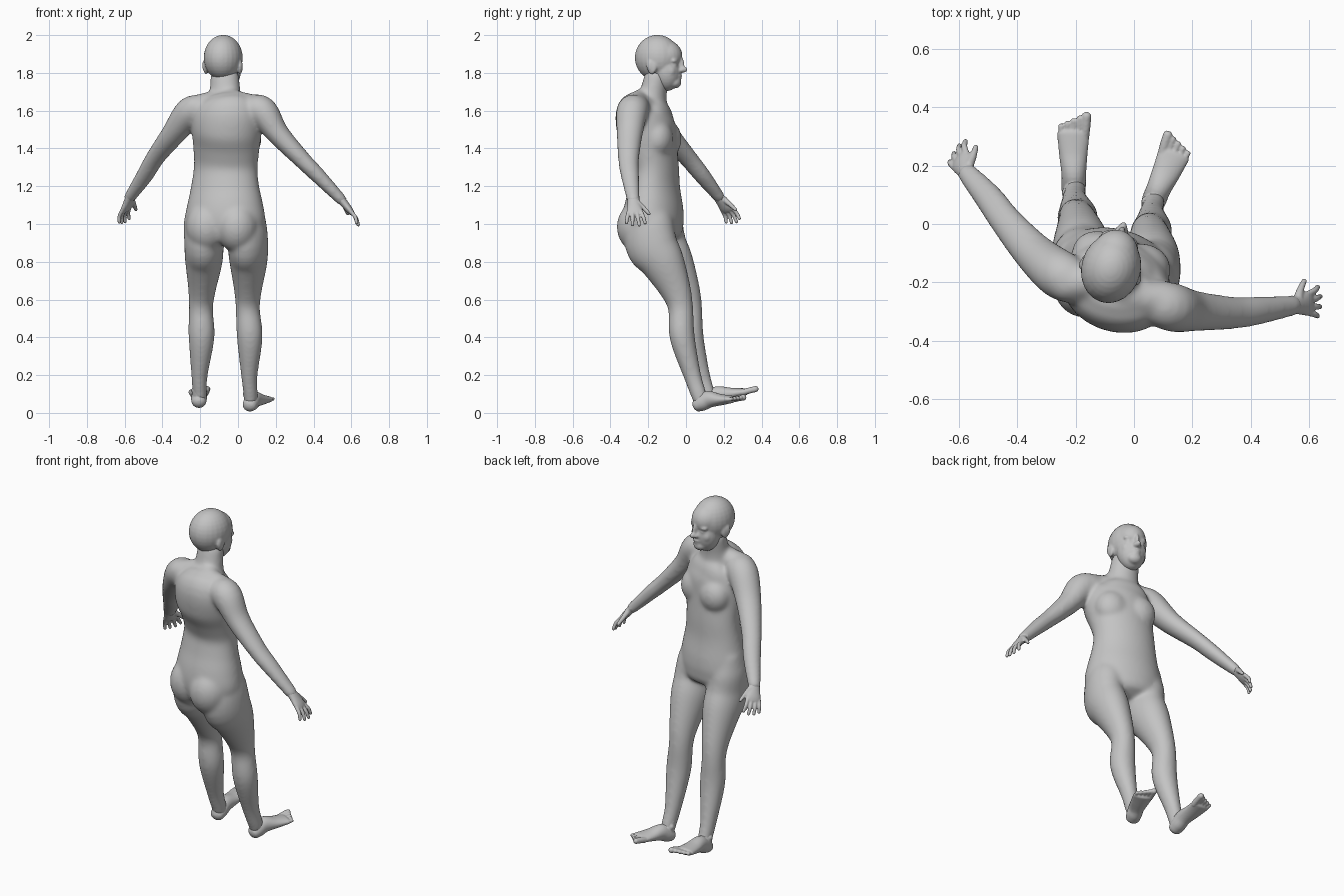
import bpy, bmesh
from math import radians, sin, cos, pi
from mathutils import Vector, Matrix

default = bpy.data.objects.get("Cube")
if default:
    bpy.data.objects.remove(default)

clay = bpy.data.materials.new("clay_grey")
clay.use_nodes = True
GREY = (0.55, 0.55, 0.55, 1)
clay.diffuse_color = GREY
clay.node_tree.nodes["Principled BSDF"].inputs["Base Color"].default_value = GREY


def frame(x, y, z, yaw, pitch=0):
    turn = Matrix.Rotation(radians(yaw), 4, 'Z') @ Matrix.Rotation(radians(pitch), 4, 'X')
    return Matrix.Translation((x, y, z)) @ turn


def smooth_path(points, steps=5):
    """Catmull-Rom through points made of a centre and two radii."""
    pts = [Vector(p) for p in points]
    ext = [2 * pts[0] - pts[1]] + pts + [2 * pts[-1] - pts[-2]]
    out = []
    for p, q, r, s in zip(ext, ext[1:], ext[2:], ext[3:]):
        for k in range(steps):
            t = k / steps
            out.append(0.5 * (2 * q + (r - p) * t + (2 * p - 5 * q + 4 * r - s) * t ** 2
                              + (3 * q - p - 3 * r + s) * t ** 3))
    return out + [pts[-1]]


def tube(bm, points, side, cap=0.8, matrix=Matrix(), n=24):
    """Loft ellipses along a path: first radius along side, second across it."""
    path = smooth_path(points)
    rings = []
    last = len(path) - 1
    for i, p in enumerate(path):
        tan = (path[min(i + 1, last)].xyz - path[max(i - 1, 0)].xyz).normalized()
        u = Vector(side)
        u = (u - tan * u.dot(tan)).normalized()
        rings.append((p.xyz, u * p[3], tan.cross(u) * p[4], tan * min(p[3], p[4]) * cap))
    # Rounded ends
    def dome(ring, sign):
        c, u, v, t = ring
        return [(c + t * sign * sin(a), u * cos(a), v * cos(a), t) for a in (0.5, 1.0, 1.4)]
    rings = dome(rings[0], -1)[::-1] + rings + dome(rings[-1], 1)
    loops = [[bm.verts.new(matrix @ (c + u * cos(2 * pi * k / n) + v * sin(2 * pi * k / n)))
              for k in range(n)] for c, u, v, _ in rings]
    faces = [bm.faces.new(loops[0][::-1]), bm.faces.new(loops[-1])]
    for a, b in zip(loops, loops[1:]):
        for k in range(n):
            j = (k + 1) % n
            faces.append(bm.faces.new((a[k], a[j], b[j], b[k])))
    bmesh.ops.recalc_face_normals(bm, faces=faces)


def blob(bm, matrix, centre, radii):
    m = matrix @ Matrix.Translation(centre) @ Matrix.Diagonal((*radii, 1))
    bmesh.ops.create_uvsphere(bm, u_segments=24, v_segments=16, radius=1, matrix=m)


def pair(bm, matrix, centre, radii):
    x, y, z = centre
    for s in (-1, 1):
        blob(bm, matrix, (s * x, y, z), radii)


def finish(name, bm, voxel, rounds):
    """Fuse the overlapping volumes into one soft skin."""
    mesh = bpy.data.meshes.new(name)
    bm.to_mesh(mesh)
    bm.free()
    mesh.materials.append(clay)
    mesh.polygons.foreach_set("use_smooth", [True] * len(mesh.polygons))
    ob = bpy.data.objects.new(name, mesh)
    bpy.context.collection.objects.link(ob)
    fuse = ob.modifiers.new("fuse", 'REMESH')
    fuse.mode = 'VOXEL'
    fuse.voxel_size = voxel
    fuse.use_smooth_shade = True
    soft = ob.modifiers.new("soften", 'SMOOTH')
    soft.factor = 0.5
    soft.iterations = rounds


YAW = -16
ACROSS = (cos(radians(YAW)), sin(radians(YAW)), 0)

# Torso
body = bmesh.new()
tube(body, [(-.068, -.165, .95, .202, .145), (-.068, -.172, 1.02, .217, .156),
            (-.068, -.17, 1.1, .205, .15), (-.068, -.165, 1.2, .184, .129),
            (-.065, -.162, 1.3, .172, .12), (-.062, -.182, 1.4, .178, .133),
            (-.06, -.21, 1.5, .188, .153), (-.06, -.237, 1.59, .178, .132),
            (-.063, -.217, 1.65, .135, .09)], ACROSS, cap=0.4, n=40)
chest = frame(-.06, -.185, 0, YAW)
blob(body, chest, (0, .04, 1.53), (.145, .075, .13))
pair(body, chest, (.078, .062, 1.45), (.095, .08, .1))
pair(body, frame(-.068, -.17, 0, YAW), (.083, -.06, .985), (.112, .117, .135))

# Neck and shoulder slopes
tube(body, [(-.065, -.19, 1.58, .11, .1), (-.068, -.175, 1.68, .086, .073),
            (-.07, -.155, 1.78, .077, .065)], ACROSS)

# Arms share one set of radii
arm_radii = [(.074, .069), (.084, .081), (.07, .061), (.056, .047), (.05, .042), (.036, .03)]
arms = {
    1: ([(.06, -.26, 1.615), (.13, -.285, 1.595), (.21, -.298, 1.48),
         (.34, -.304, 1.34), (.42, -.297, 1.26), (.55, -.278, 1.125)], (0, 1, 0)),
    -1: ([(-.19, -.205, 1.615), (-.255, -.172, 1.59), (-.343, -.098, 1.475),
          (-.435, .006, 1.355), (-.495, .087, 1.255), (-.573, .177, 1.14)], (.7, .7, 0)),
}
for s, (centres, side) in arms.items():
    tube(body, [c + r for c, r in zip(centres, arm_radii)], side)
    x, y, z = centres[0]
    tube(body, [(-.068, -.195, 1.68, .055, .055), ((x - .068) / 2, y + .01, 1.64, .066, .06),
                (x + s * .05, y, z, .064, .064)], (0, 0, 1))

# Legs share one profile, the right one shifted and spread
leg = [(.025, -.165, 1.12, .07, .07), (.042, -.18, 1.02, .102, .118), (.052, -.186, .9, .104, .142),
       (.056, -.126, .8, .099, .12), (.053, -.055, .65, .073, .084), (.052, -.028, .55, .064, .067),
       (.062, -.02, .4, .069, .067), (.06, .033, .2, .044, .048), (.067, .066, .1, .038, .043),
       (.068, .08, .06, .036, .04)]
for s, yaw in ((1, -18), (-1, -4)):
    pts = leg if s > 0 else [(x - .228 - .045 * (1 - z), y + .047, z, a, b) for x, y, z, a, b in leg]
    tube(body, pts, (cos(radians(yaw)), sin(radians(yaw)), 0), cap=0.5)
finish("body", body, 0.009, 22)

# Head, face and ears
head = bmesh.new()
skull = frame(-.075, -.14, 1.87, YAW)
for centre, radii in (
        ((0, -.012, .01), (.102, .121, .121)),   # cranium
        ((0, .03, .02), (.082, .093, .085)),     # forehead
        ((0, .042, -.06), (.079, .075, .106)),   # face
        ((0, .085, -.12), (.04, .033, .032)),    # chin
        ((0, .119, -.024), (.012, .017, .037)),  # nose bridge
        ((0, .127, -.052), (.016, .027, .018)),  # nose tip
        ((0, .106, -.086), (.028, .017, .009)),  # upper lip
        ((0, .104, -.099), (.024, .017, .01))):  # lower lip
    blob(head, skull, centre, radii)
for centre, radii in (
        ((.032, .092, -.006), (.034, .02, .016)),   # brows
        ((.034, .09, -.028), (.02, .018, .014)),    # eyes
        ((.036, .07, -.06), (.036, .034, .04)),     # cheeks
        ((.013, .121, -.056), (.01, .016, .011)),   # nostrils
        ((.094, -.015, -.04), (.012, .026, .038)),  # ears
        ((.1, -.026, -.032), (.01, .018, .03))):    # ear rims
    pair(head, skull, centre, radii)
finish("head", head, 0.0055, 8)

# Hands: palm, four fingers and a thumb
hand_aim = {1: ((.55, -.278, 1.125), (.6, .08, -.75), (0, 1, 0), 1),
            -1: ((-.572, .175, 1.14), (-.27, .52, -.75), (.5, .5, .3), .7)}
for s, (wrist, aim, spread, fan) in hand_aim.items():
    hand = bmesh.new()
    w, d = Vector(wrist), Vector(aim).normalized()
    e = Vector(spread)
    e = (e - d * e.dot(d)).normalized()
    palm = d.cross(e) * -s
    tube(hand, [(*(w + d * t), a, b) for t, a, b in
                ((-.02, .03, .024), (.025, .034, .021), (.065, .042, .018), (.085, .039, .014))], e)
    for i, length in enumerate((.075, .085, .08, .066)):
        root = w + d * .075 + e * (.032 - .0215 * i)
        way = (d + e * fan * (.25 - .17 * i)).normalized()
        tube(hand, [(*root, .011, .011), (*(root + way * length * .55), .0105, .0105),
                    (*(root + way * length + palm * .014), .009, .009)], e, n=12)
    base = w + d * .02 + e * .022
    way = (d * .7 + e * .7 * fan + palm * .25).normalized()
    tube(hand, [(*base, .017, .016), (*(base + way * .04), .013, .012),
                (*(base + way * .08 + d * .008), .01, .009)], palm, n=12)
    finish("left_hand" if s > 0 else "right_hand", hand, 0.0045, 3)

# Feet: sole wedge, ankle bones and five toes
for s, place in ((1, frame(.064, .07, .105, -22, 14)), (-1, frame(-.207, .107, .125, -1, 18))):
    foot = bmesh.new()
    size = place @ Matrix.Diagonal((1, 0.9 if s > 0 else 1, 1, 1))
    tube(foot, [(0, -.025, -.06, .039, .036), (0, .005, -.054, .042, .043),
                (0, .05, -.046, .042, .045), (s * .003, .12, -.063, .049, .031),
                (s * .004, .19, -.077, .056, .02)], (1, 0, 0), matrix=size)
    tube(foot, [(0, -.006, .03, .032, .035), (0, 0, -.05, .036, .042)], (1, 0, 0), matrix=size)
    pair(foot, size, (.028, -.002, -.005), (.012, .016, .016))
    for i in range(5):
        x, r = s * (-.038 + .0205 * i), (.0165 if i == 0 else .0128 - .0006 * i)
        tube(foot, [(x * .9, .18, -.076, r, r), (x, .215 - .007 * i, -.077, r, r),
                    (x * 1.06, .252 - .0095 * i, -.08, r, r)], (1, 0, 0), matrix=size, n=12)
    finish("left_foot" if s > 0 else "right_foot", foot, 0.0045, 3)
